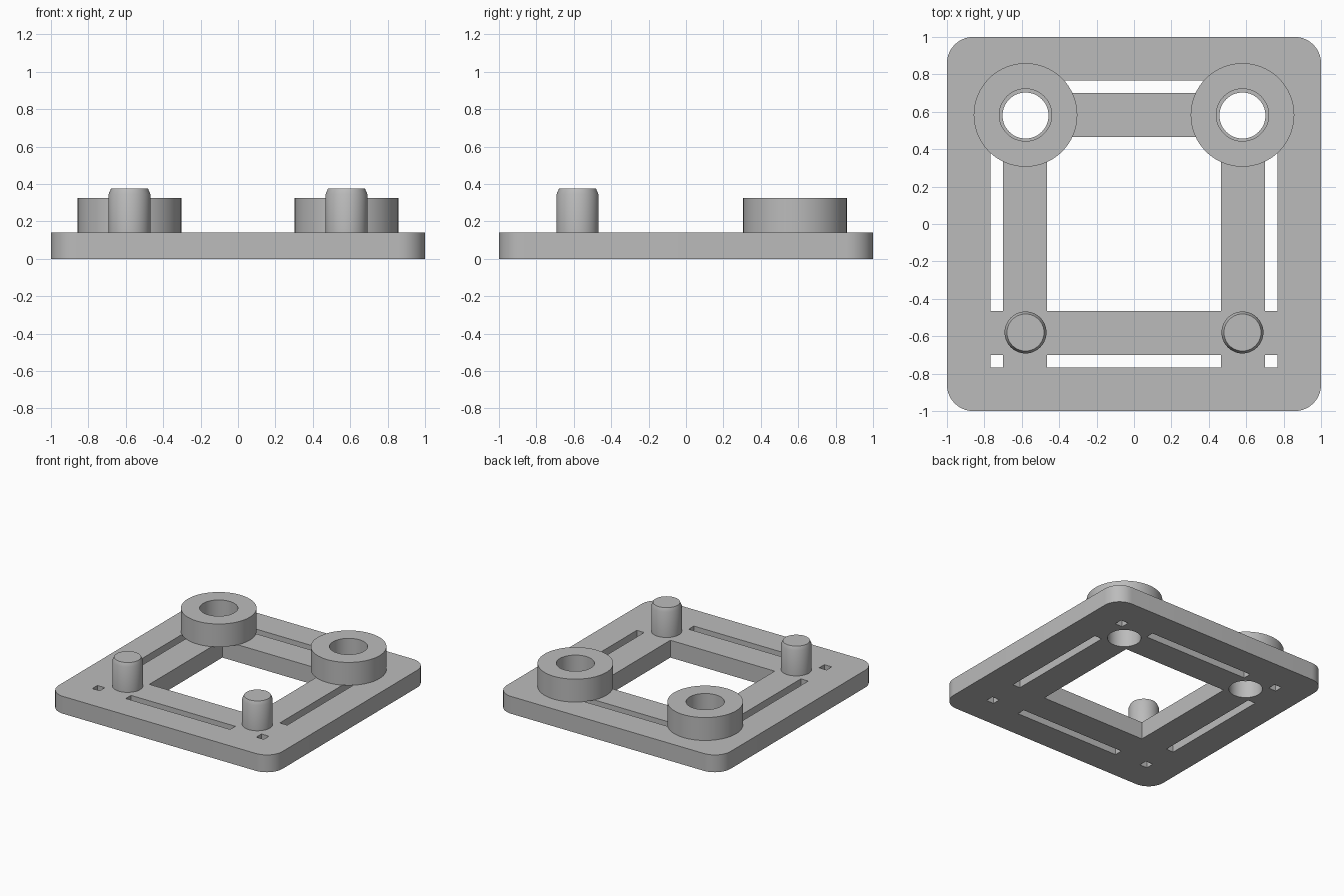
import bpy
import bmesh
import math

cube = bpy.data.objects.get("Cube")
if cube:
    bpy.data.objects.remove(cube, do_unlink=True)

PLATE_TOP = 0.14
POST = 0.58                      # distance of posts and sockets from the centre lines
WINDOW = 0.466                   # half width of the central opening
SLOT_IN, SLOT_OUT = 0.70, 0.766  # slot edges measured from the centre

grey = bpy.data.materials.new("plain grey")
grey.use_nodes = True
grey.diffuse_color = (0.5, 0.5, 0.5, 1)
grey.node_tree.nodes["Principled BSDF"].inputs["Base Color"].default_value = (0.5, 0.5, 0.5, 1)


def circle(x, y, r, n=48):
    return [(x + r * math.cos(2 * math.pi * i / n), y + r * math.sin(2 * math.pi * i / n))
            for i in range(n)]


def rectangle(x0, x1, y0, y1):
    return [(x0, y0), (x1, y0), (x1, y1), (x0, y1)]


def rounded_square(half, r, steps=10):
    points = []
    for corner, (sx, sy) in enumerate([(1, 1), (-1, 1), (-1, -1), (1, -1)]):
        for i in range(steps + 1):
            a = math.pi / 2 * (corner + i / steps)
            points.append((sx * (half - r) + r * math.cos(a), sy * (half - r) + r * math.sin(a)))
    return points


def finish(name, mesh):
    obj = bpy.data.objects.new(name, mesh)
    bpy.context.collection.objects.link(obj)
    mesh.materials.clear()
    mesh.materials.append(grey)
    bpy.ops.object.select_all(action='DESELECT')
    obj.select_set(True)
    bpy.context.view_layer.objects.active = obj
    bpy.ops.object.shade_smooth_by_angle(angle=math.radians(25))
    return obj


def extruded(name, outlines, z0, z1):
    """Fill nested outlines (inner ones become holes) and extrude them."""
    curve = bpy.data.curves.new(name + " profile", 'CURVE')
    curve.dimensions = '2D'
    curve.fill_mode = 'BOTH'
    curve.extrude = (z1 - z0) / 2
    for outline in outlines:
        spline = curve.splines.new('POLY')
        spline.points.add(len(outline) - 1)
        for point, (x, y) in zip(spline.points, outline):
            point.co = (x, y, 0, 1)
        spline.use_cyclic_u = True
    helper = bpy.data.objects.new(name + " profile", curve)
    bpy.context.collection.objects.link(helper)
    bpy.context.view_layer.update()
    mesh = bpy.data.meshes.new_from_object(helper.evaluated_get(bpy.context.evaluated_depsgraph_get()))
    bpy.data.objects.remove(helper, do_unlink=True)
    bm = bmesh.new()
    bm.from_mesh(mesh)
    bmesh.ops.remove_doubles(bm, verts=bm.verts, dist=0.0001)
    bmesh.ops.translate(bm, verts=bm.verts, vec=(0, 0, (z0 + z1) / 2))
    bmesh.ops.recalc_face_normals(bm, faces=bm.faces)
    bm.to_mesh(mesh)
    bm.free()
    mesh.name = name
    return finish(name, mesh)


def peg(name, x, y, r, z0, z1):
    """Round post with a steep chamfer around its top."""
    mesh = bpy.data.meshes.new(name)
    bm = bmesh.new()
    stations = [(r, z0), (r, z1 - 0.03), (r - 0.013, z1)]
    rings = [[bm.verts.new((px, py, z)) for px, py in circle(x, y, radius)]
             for radius, z in stations]
    for low, high in zip(rings, rings[1:]):
        for i in range(len(low)):
            bm.faces.new((low[i - 1], low[i], high[i], high[i - 1]))
    bm.faces.new(rings[0])
    bm.faces.new(rings[-1])
    bmesh.ops.recalc_face_normals(bm, faces=bm.faces)
    bm.to_mesh(mesh)
    bm.free()
    return finish(name, mesh)


# Base plate: window, four long slots, four corner holes, two socket holes
outlines = [rounded_square(1, 0.14), rectangle(-WINDOW, WINDOW, -WINDOW, WINDOW)]
for s in (-1, 1):
    a, b = sorted((s * SLOT_IN, s * SLOT_OUT))
    outlines.append(rectangle(-WINDOW, WINDOW, a, b))
    outlines.append(rectangle(a, b, -WINDOW, WINDOW))
    outlines.append(rectangle(a, b, SLOT_IN, SLOT_OUT))
    outlines.append(rectangle(a, b, -SLOT_OUT, -SLOT_IN))
    outlines.append(circle(s * POST, POST, 0.123))
extruded("base_plate", outlines, 0, PLATE_TOP)

# Socket rings at the back, pegs at the front
for side, s in (("left", 1), ("right", -1)):
    extruded(side + "_socket_ring",
             [circle(s * POST, POST + 0.003, 0.277, 64), circle(s * POST, POST + 0.003, 0.14)],
             PLATE_TOP, 0.325)
    peg(side + "_peg", s * POST, -POST, 0.112, PLATE_TOP, 0.375)
